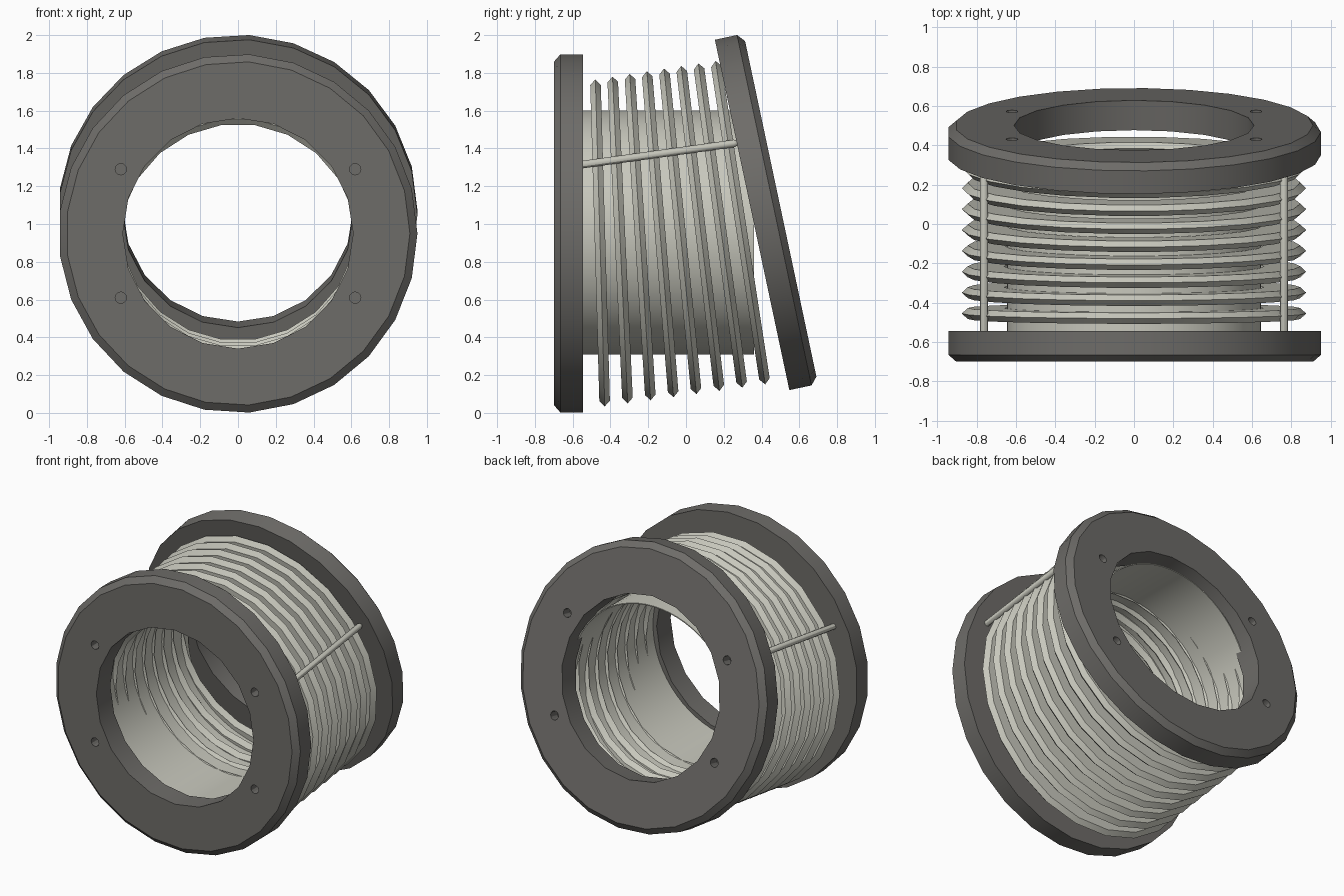
import bpy
import bmesh
from math import cos, sin, pi, radians
from mathutils import Vector

cube = bpy.data.objects.get("Cube")
if cube:
    bpy.data.objects.remove(cube, do_unlink=True)


def material(name, color):
    mat = bpy.data.materials.new(name)
    mat.use_nodes = True
    mat.diffuse_color = color
    mat.node_tree.nodes["Principled BSDF"].inputs["Base Color"].default_value = color
    return mat


DARK = material("dark grey", (0.155, 0.15, 0.14, 1))
PALE = material("pale grey", (0.58, 0.58, 0.51, 1))


def lathe(name, profile, sides, mat, location, tilt=0.0, closed=True):
    """Turn a (radius, y) profile around the y axis; open profiles get end caps."""
    bm = bmesh.new()
    rings = []
    for r, y in profile:
        angles = [2 * pi * i / sides for i in range(sides)]
        rings.append([bm.verts.new((r * cos(a), y, r * sin(a))) for a in angles])
    pairs = list(zip(rings, rings[1:]))
    if closed:
        pairs.append((rings[-1], rings[0]))
    else:
        bm.faces.new(rings[0])
        bm.faces.new(rings[-1])
    for a, b in pairs:
        for i in range(sides):
            j = (i + 1) % sides
            bm.faces.new((a[i], a[j], b[j], b[i]))
    bmesh.ops.recalc_face_normals(bm, faces=bm.faces)
    mesh = bpy.data.meshes.new(name)
    bm.to_mesh(mesh)
    bm.free()
    mesh.materials.append(mat)
    obj = bpy.data.objects.new(name, mesh)
    bpy.context.collection.objects.link(obj)
    obj.location = location
    obj.rotation_euler.x = tilt
    return obj


def smooth(obj):
    bpy.ops.object.select_all(action="DESELECT")
    obj.select_set(True)
    bpy.context.view_layer.objects.active = obj
    bpy.ops.object.shade_smooth_by_angle(angle=radians(30))


def drill(obj, radius, sides, y0, y1, x=0, z=0):
    """Cut a round hole along the part's own y axis."""
    place = obj.matrix_basis @ Vector((x, 0, z))
    cutter = lathe("hole_cutter", [(radius, y0), (radius, y1)], sides, DARK,
                   place, obj.rotation_euler.x, closed=False)
    cutter.hide_render = True
    mod = obj.modifiers.new("hole", "BOOLEAN")
    mod.operation = "DIFFERENCE"
    mod.solver = "EXACT"
    mod.object = cutter
    bpy.context.view_layer.objects.active = obj
    bpy.ops.object.modifier_apply(modifier=mod.name)
    bpy.data.objects.remove(cutter, do_unlink=True)


# End flanges: chamfered discs with a bore and four blind screw holes
THICK = 0.155


def flange(name, location, tilt, out):
    profile = [(0.95, 0), (0.95, out * (THICK - 0.035)), (0.91, out * THICK)]
    obj = lathe(name, profile, 25, DARK, location, tilt, closed=False)
    drill(obj, 0.61, 20, -0.4, 0.4)
    for x in (-0.62, 0.62):
        for z in (-0.34, 0.34):
            ends = sorted((out * 0.08, out * 0.3))
            drill(obj, 0.03, 12, *ends, x=x, z=z)
    smooth(obj)


flange("front_flange", (0, -0.545, 0.95), 0, -1)
flange("rear_flange", (0, 0.35, 1.048), radians(12), 1)

# Inner sleeve
smooth(lathe("inner_sleeve", [(0.645, -0.546), (0.645, 0.36), (0.638, 0.36), (0.638, -0.546)],
             64, PALE, (0, 0, 0.955)))

# Fins: bevelled washers fanning out towards the tilted flange
FINS = 8
half = 0.028
fin_profile = [(0.63, 0), (0.66, -half), (0.845, -half),
               (0.875, 0), (0.845, half), (0.66, half)]
for i in range(FINS):
    t = i / (FINS - 1)
    smooth(lathe(f"fin_{i + 1}", fin_profile, 22, PALE,
                 (0, -0.455 + 0.743 * t, 0.9 + 0.107 * t), radians(1.65 + 7.1 * t)))

# Tie rods: one each side, resting on the fins, with a domed rear end
for side, x in (("left", 0.762), ("right", -0.762)):
    start = Vector((x, -0.56, 1.313))
    end = Vector((x, 0.265, 1.428))
    span = end - start
    rod_profile = [(0.02, 0), (0.02, span.length - 0.01), (0.014, span.length + 0.004),
                   (0.006, span.length + 0.01)]
    rod = lathe(f"{side}_tie_rod", rod_profile, 12, PALE, start,
                Vector((span.y, span.z)).angle_signed(Vector((1, 0))), closed=False)
    smooth(rod)
